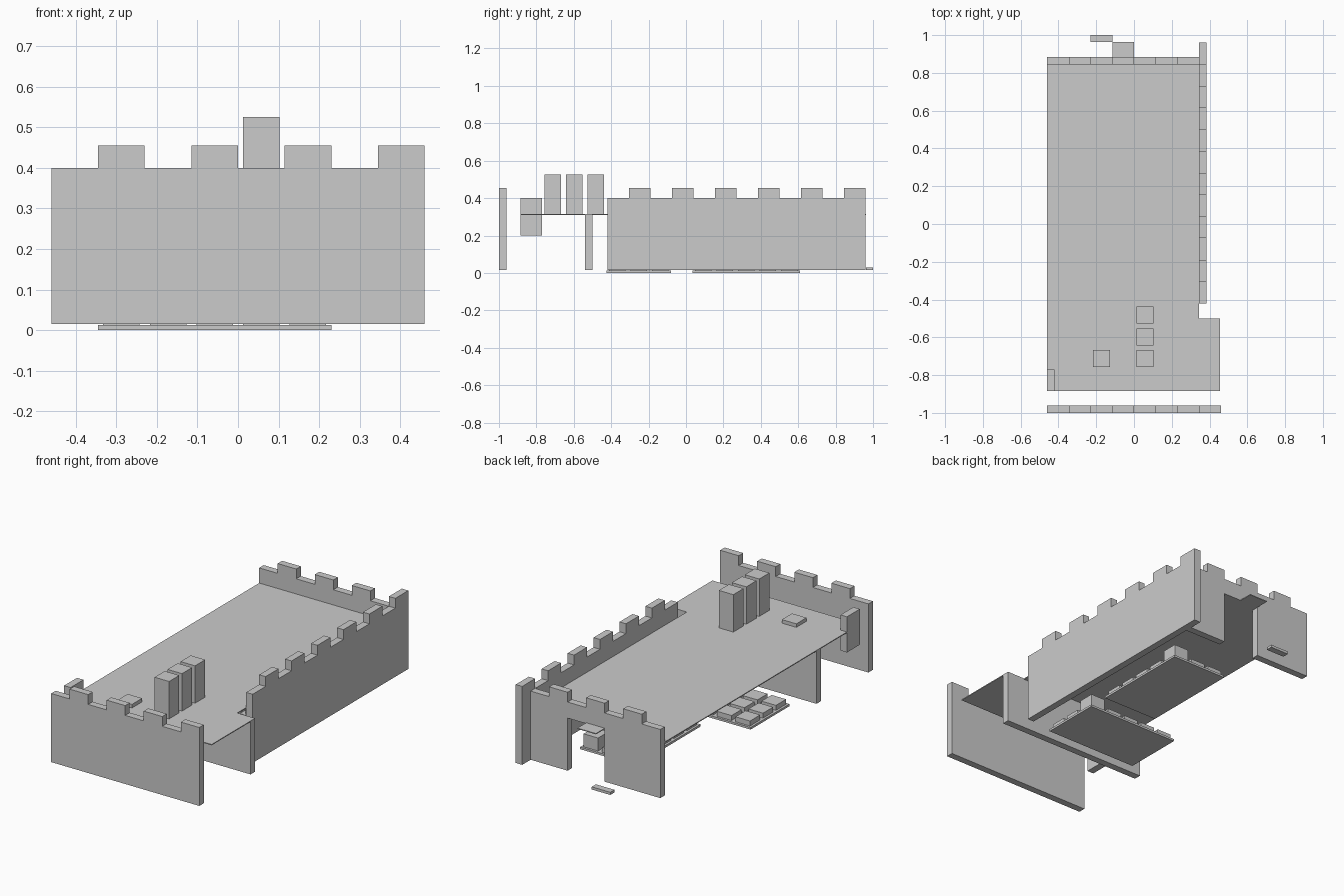
import bpy, bmesh
from mathutils import Vector

if "Cube" in bpy.data.objects:
    bpy.data.objects.remove(bpy.data.objects["Cube"])

U = 0.115               # one grid square
BASE, WALL, TOP = 0.015, 0.40, 0.455
DECK_LOW, DECK = 0.31, 0.315

grey = bpy.data.materials.new("stone grey")
grey.diffuse_color = (0.6, 0.6, 0.6, 1)
grey.use_nodes = True
grey.node_tree.nodes["Principled BSDF"].inputs["Base Color"].default_value = grey.diffuse_color


def finish(name, bm):
    bmesh.ops.recalc_face_normals(bm, faces=bm.faces)
    mesh = bpy.data.meshes.new(name)
    bm.to_mesh(mesh)
    bm.free()
    mesh.materials.append(grey)
    ob = bpy.data.objects.new(name, mesh)
    bpy.context.collection.objects.link(ob)
    return ob


def extrude(name, points, depth):
    """Flat outline swept along a vector."""
    bm = bmesh.new()
    face = bm.faces.new([bm.verts.new(p) for p in points])
    res = bmesh.ops.extrude_face_region(bm, geom=[face], use_keep_orig=True)
    verts = [g for g in res["geom"] if isinstance(g, bmesh.types.BMVert)]
    bmesh.ops.translate(bm, verts=verts, vec=Vector(depth))
    return finish(name, bm)


def box(name, x0, x1, y0, y1, z0, z1):
    pts = [(x0, y0, z0), (x1, y0, z0), (x1, y1, z0), (x0, y1, z0)]
    return extrude(name, pts, (0, 0, z1 - z0))


def battlement(start, count, door=None):
    """Wall outline as (along, height); every second square is a merlon."""
    pts = [(start, BASE)]
    for i in range(count):
        h = TOP if i % 2 else WALL
        pts += [(start + i * U, h), (start + (i + 1) * U, h)]
    pts.append((start + count * U, BASE))
    if door:
        a, b, h = door
        pts += [(b, BASE), (b, h), (a, h), (a, BASE)]
    return pts


# Battlemented walls; the back one has a doorway
extrude("front_wall", [(a, -1.0, h) for a, h in battlement(-0.46, 8)], (0, 0.04, 0))
extrude("back_wall", [(a, 0.845, h) for a, h in
                      battlement(-0.46, 7, (-U, U, DECK_LOW))], (0, 0.04, 0))
extrude("right_wall", [(a_x, a, h) for a_x in (0.345,) for a, h in
                       battlement(-0.42, 12)], (0.04, 0, 0))

# Inner cross wall and short left parapet
box("cross_wall", -0.46, 0.456, -0.54, -0.50, BASE, DECK_LOW)
box("left_parapet", -0.46, -0.42, -0.885, -0.77, 0.20, WALL)

# Upper deck with wider front end, and the ledge over the doorway
deck = [(-0.46, -0.885), (0.456, -0.885), (0.456, -0.5), (0.345, -0.5),
        (0.345, 0.885), (-0.46, 0.885)]
extrude("upper_deck", [(x, y, DECK_LOW) for x, y in deck], (0, 0, DECK - DECK_LOW))
box("door_ledge", -U, 0, 0.885, 0.963, DECK_LOW, DECK)


def block(name, x, y, z, height, half=0.045):
    box(name, x - half, x + half, y - half, y + half, z, z + height)


# Tall pillars and one low slab on the deck
for i in range(3):
    block(f"pillar_{i + 1}", U / 2, -0.4825 - i * U, DECK, 0.21)
block("deck_slab", -1.5 * U, -0.7125, DECK, 0.02)


# Lower floors covered with tiles, a taller block in one corner
def floor(name, x0, y0, nx, ny):
    box(name, x0, x0 + nx * U, y0, y0 + ny * U, 0, 0.012)
    for i in range(nx):
        for j in range(ny):
            corner = i == nx - 1 and j == ny - 1
            block(f"{name}_{'block' if corner else 'tile'}_{i}_{j}",
                  x0 + (i + 0.5) * U, y0 + (j + 0.5) * U, 0.012,
                  0.073 if corner else 0.028)


floor("front_floor", -3 * U, -0.425, 5, 3)
floor("back_floor", -U, 0.035, 3, 5)

# Loose doorstep behind the back wall
box("doorstep", -2 * U, -U, 0.963, 1.0, BASE, 0.03)
